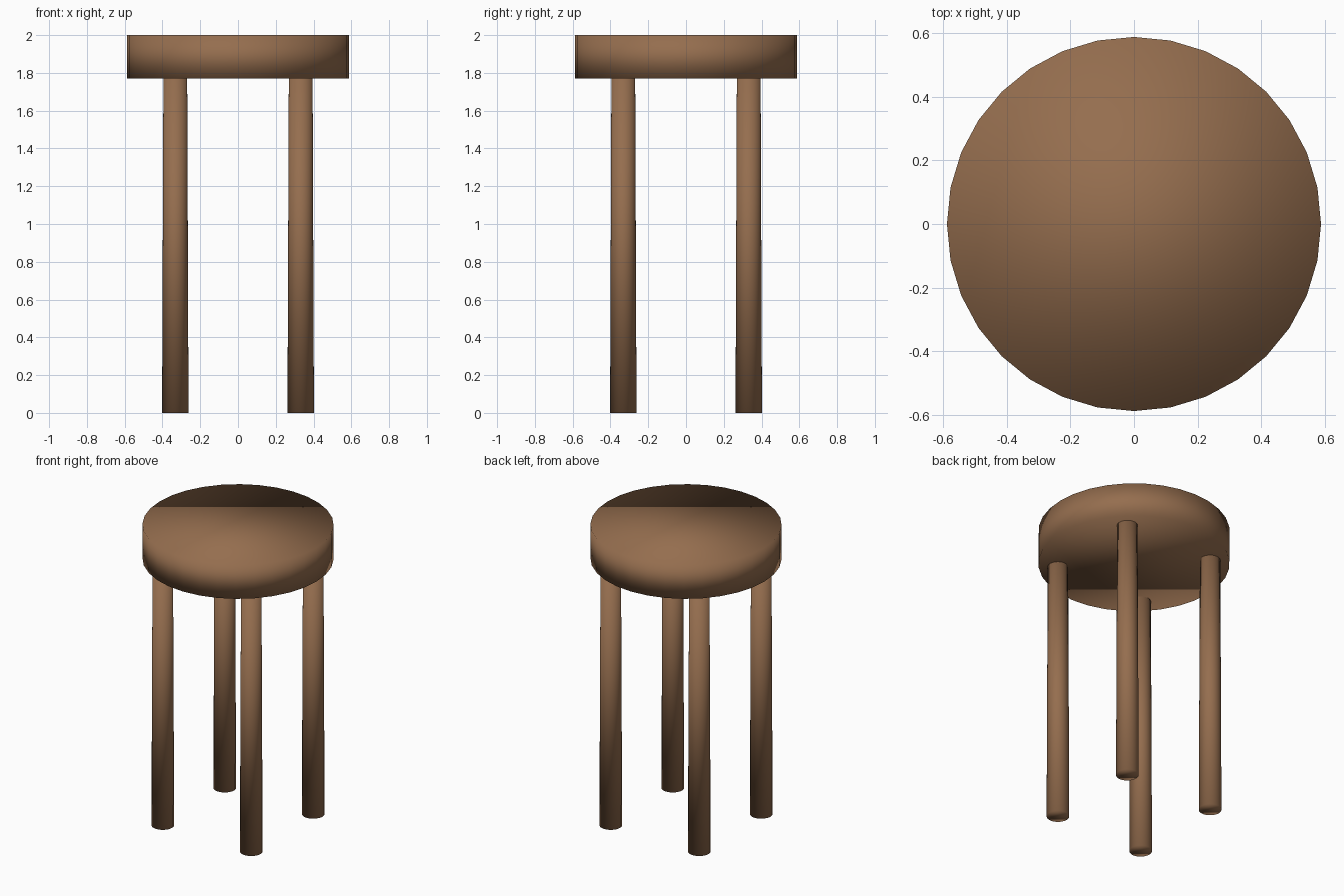
import bpy

if "Cube" in bpy.data.objects:
    bpy.data.objects.remove(bpy.data.objects["Cube"], do_unlink=True)

# Single brown wood colour
wood = bpy.data.materials.new("brown_wood")
wood.use_nodes = True
colour = (0.30, 0.155, 0.077, 1.0)
wood.diffuse_color = colour
wood.node_tree.nodes["Principled BSDF"].inputs["Base Color"].default_value = colour


def round_part(name, x, y, bottom, top, r_bottom, r_top):
    """Upright round part, soft shaded all over."""
    bpy.ops.mesh.primitive_cone_add(
        vertices=32, radius1=r_bottom, radius2=r_top, depth=top - bottom,
        location=(x, y, (bottom + top) / 2))
    part = bpy.context.object
    part.name = name
    part.data.materials.append(wood)
    bpy.ops.object.shade_smooth()
    return part


SEAT_BOTTOM = 1.77
LEG_OFFSET = 0.332

# Thick round seat
round_part("seat", 0, 0, SEAT_BOTTOM, 2.0, 0.588, 0.588)

# Four slightly tapered legs
for side, sx in (("left", 1), ("right", -1)):
    for end, sy in (("front", -1), ("back", 1)):
        round_part(f"{end}_{side}_leg", sx * LEG_OFFSET, sy * LEG_OFFSET,
                   0, SEAT_BOTTOM, 0.07, 0.063)
